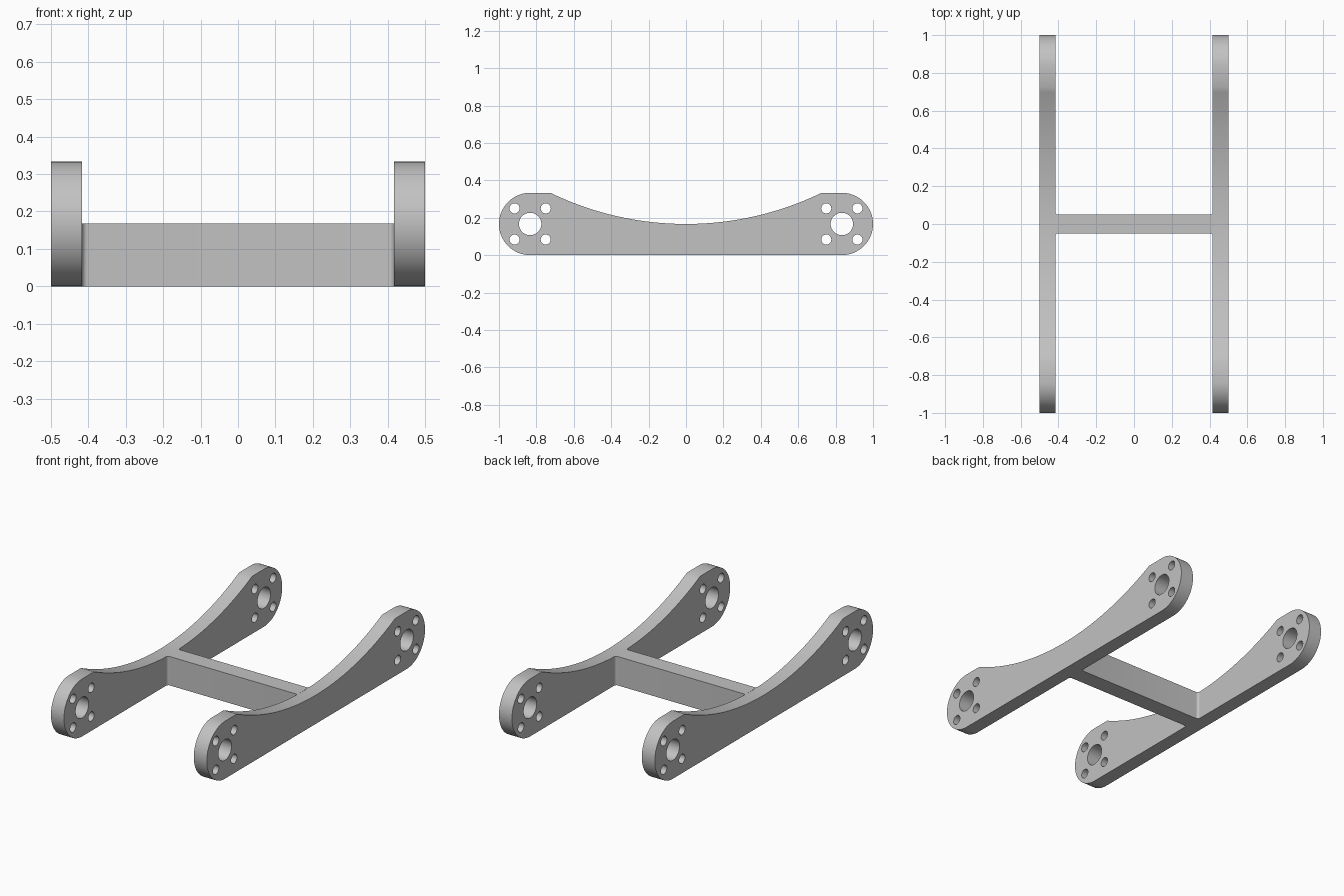
import bpy, bmesh
from math import sin, cos, pi, asin
from mathutils import Matrix

old = bpy.data.objects.get("Cube")
if old:
    bpy.data.objects.remove(old, do_unlink=True)

# Single grey material
grey = bpy.data.materials.new("light grey")
grey.use_nodes = True
colour = (0.54, 0.54, 0.54, 1)
grey.diffuse_color = colour
grey.node_tree.nodes["Principled BSDF"].inputs["Base Color"].default_value = colour


def arc(cx, cy, r, start, end, n):
    """Points on an arc, angles in radians."""
    return [(cx + r * cos(start + (end - start) * i / n),
             cy + r * sin(start + (end - start) * i / n)) for i in range(n + 1)]


def circle(cx, cy, r, n):
    return arc(cx, cy, r, 0, 2 * pi, n)[:-1]


def extruded(name, outlines, thickness, matrix):
    """Fill closed outlines (inner ones become holes) and give them thickness."""
    curve = bpy.data.curves.new(name + "_profile", "CURVE")
    curve.dimensions = "2D"
    curve.fill_mode = "BOTH"
    curve.extrude = thickness / 2
    for points in outlines:
        spline = curve.splines.new("POLY")
        spline.points.add(len(points) - 1)
        for p, (x, y) in zip(spline.points, points):
            p.co = (x, y, 0, 1)
        spline.use_cyclic_u = True
    helper = bpy.data.objects.new(name + "_helper", curve)
    mesh = bpy.data.meshes.new_from_object(helper)
    bpy.data.objects.remove(helper)
    bpy.data.curves.remove(curve)

    bm = bmesh.new()
    bm.from_mesh(mesh)
    bmesh.ops.remove_doubles(bm, verts=bm.verts, dist=0.00005)
    bmesh.ops.transform(bm, matrix=matrix, verts=bm.verts)
    bmesh.ops.recalc_face_normals(bm, faces=bm.faces)
    bm.to_mesh(mesh)
    bm.free()
    mesh.name = name
    mesh.materials.clear()
    mesh.materials.append(grey)
    ob = bpy.data.objects.new(name, mesh)
    bpy.context.collection.objects.link(ob)
    bpy.ops.object.select_all(action="DESELECT")
    ob.select_set(True)
    bpy.context.view_layer.objects.active = ob
    bpy.ops.object.shade_smooth_by_angle(angle=pi / 6)
    return ob


# Side plate outline: rounded ends, flat bottom, scooped top
R = 1 / 6
END = 1 - R
SCOOP = 0.725
scoop_r = (SCOOP ** 2 + R ** 2) / (2 * R)
half = asin(SCOOP / scoop_r)
outline = (arc(END, R, R, -pi / 2, pi / 2, 32)
           + arc(0, R + scoop_r, scoop_r, -pi / 2 + half, -pi / 2 - half, 48)
           + arc(-END, R, R, pi / 2, 3 * pi / 2, 32))

# Bearing hole and four bolt holes at each end
holes = []
for end in (-END, END):
    holes.append(circle(end, R, 0.06, 40))
    for dy in (-1, 1):
        for dz in (-1, 1):
            holes.append(circle(end + dy * R / 2, R + dz * R / 2, 0.027, 24))

THICK = 1 / 12
for name, side in (("left_side_plate", 1), ("right_side_plate", -1)):
    # profile x -> y, profile y -> z, thickness -> x
    place = Matrix(((0, 0, 1, side * (0.5 - THICK / 2)),
                    (1, 0, 0, 0),
                    (0, 1, 0, 0),
                    (0, 0, 0, 1)))
    extruded(name, [outline] + holes, THICK, place)

# Crossbar with small fillets where it meets the plates
W, D, F, H = 0.5 - THICK, 0.05, 0.014, 0.1675
corner = arc(W - F, D + F, F, -pi / 2, 0, 8)
bar = (corner
       + [(x, -y) for x, y in reversed(corner)]
       + [(-x, -y) for x, y in corner]
       + [(-x, y) for x, y in reversed(corner)])
extruded("crossbar", [bar], H, Matrix.Translation((0, 0, H / 2)))
